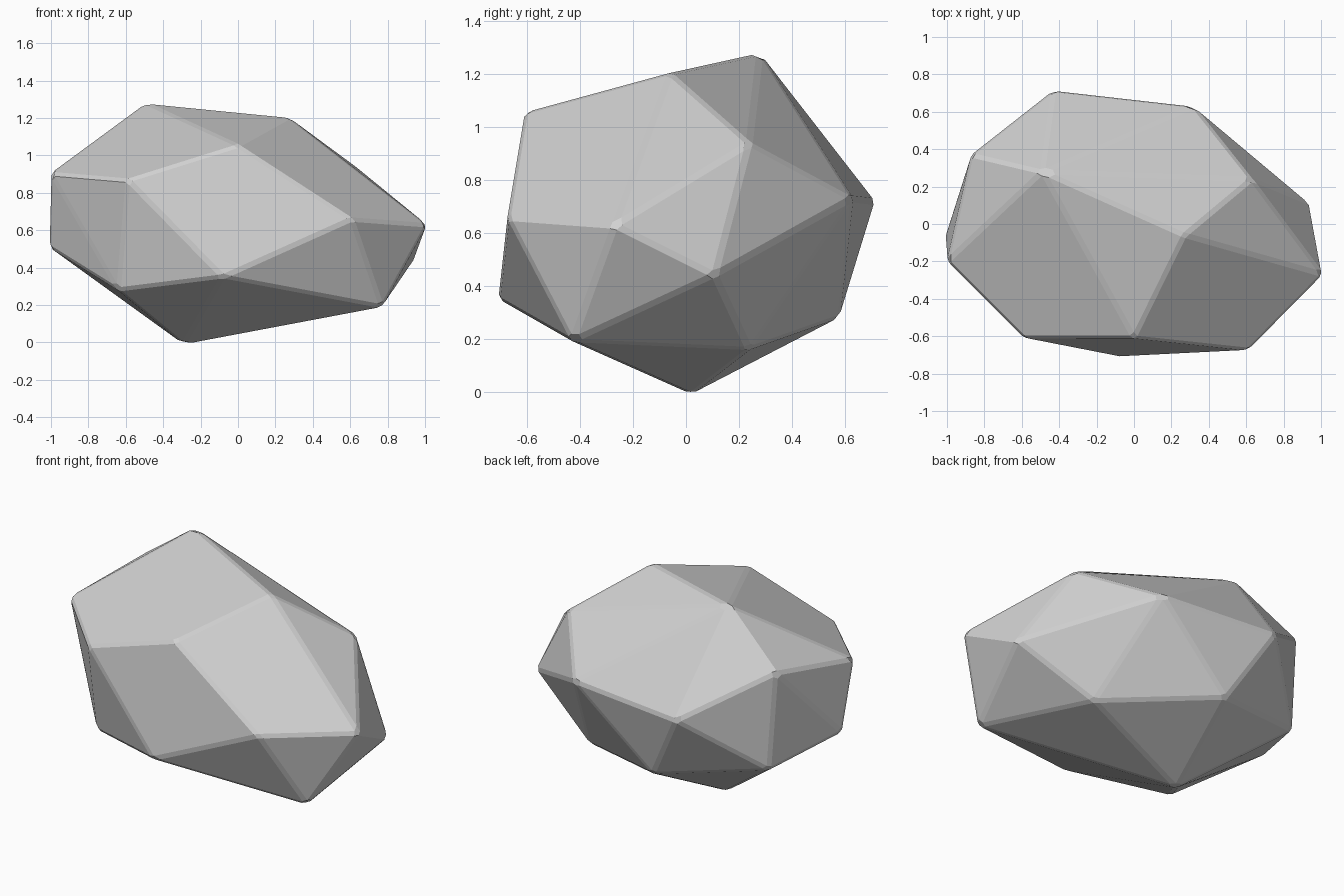
import bpy, bmesh

old = bpy.data.objects.get("Cube")
if old:
    bpy.data.objects.remove(old, do_unlink=True)

# Stone colour
grey = bpy.data.materials.new("stone_grey")
grey.use_nodes = True
colour = (0.64, 0.64, 0.64, 1)
grey.diffuse_color = colour
grey.node_tree.nodes["Principled BSDF"].inputs["Base Color"].default_value = colour

# Corners of the rock, from the crown down to the foot
crown = [(-.49, .28, 1.28), (.27, -.06, 1.205), (0, -.61, 1.055)]
shoulder = [(-.59, -.61, .87), (-1, -.2, .905), (-.87, .37, 1), (.63, .24, .94)]
waist = [(-.43, .715, .72), (.32, .63, .73), (1.01, -.27, .63), (.61, -.675, .66)]
belly = [(-1.01, -.07, .51), (-.83, .38, .4), (.94, .11, .44), (-.08, -.71, .35)]
foot = [(-.64, -.45, .28), (-.18, .58, .28), (.49, .24, .16), (.77, -.43, .19), (-.29, .02, -.01)]

# Faceted body wrapped around the corners, with near-flat edges merged
bm = bmesh.new()
for corner in crown + shoulder + waist + belly + foot:
    bm.verts.new(corner)
bmesh.ops.convex_hull(bm, input=bm.verts)
bmesh.ops.dissolve_limit(bm, angle_limit=0.05, verts=bm.verts, edges=bm.edges)

# Worn edges
bmesh.ops.bevel(bm, geom=bm.edges[:], offset=0.015, segments=1, profile=0.5,
                affect='EDGES', clamp_overlap=True)
bmesh.ops.recalc_face_normals(bm, faces=bm.faces)

mesh = bpy.data.meshes.new("rock")
bm.to_mesh(mesh)
bm.free()
mesh.materials.append(grey)
rock = bpy.data.objects.new("rock", mesh)
bpy.context.collection.objects.link(rock)
